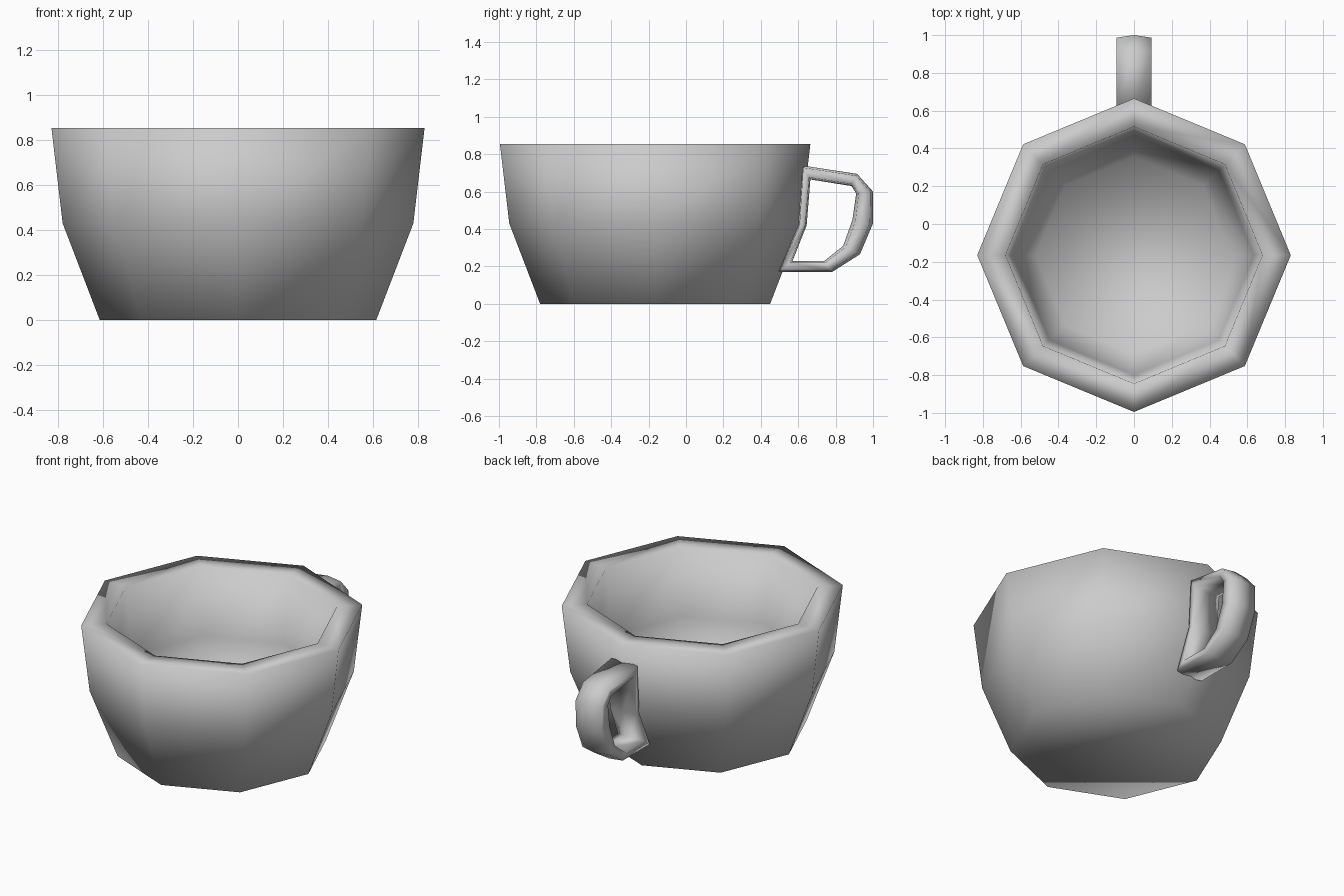
import bpy, bmesh
from math import cos, sin, pi

cube = bpy.data.objects.get("Cube")
if cube:
    bpy.data.objects.remove(cube, do_unlink=True)

glaze = bpy.data.materials.new("light_grey")
glaze.use_nodes = True
colour = (0.6, 0.6, 0.6, 1)
glaze.diffuse_color = colour
glaze.node_tree.nodes["Principled BSDF"].inputs["Base Color"].default_value = colour


def loft(name, rings, closed=False):
    """Skin a list of equal rings; close it into a loop or cap both ends."""
    bm = bmesh.new()
    loops = [[bm.verts.new(p) for p in ring] for ring in rings]
    n = len(loops[0])
    pairs = list(zip(loops, loops[1:]))
    if closed:
        pairs.append((loops[-1], loops[0]))
    else:
        bm.faces.new(loops[0])
        bm.faces.new(loops[-1])
    for a, b in pairs:
        for i in range(n):
            j = (i + 1) % n
            bm.faces.new((a[i], a[j], b[j], b[i]))
    bmesh.ops.recalc_face_normals(bm, faces=bm.faces[:])
    for f in bm.faces:
        f.smooth = True
    mesh = bpy.data.meshes.new(name)
    bm.to_mesh(mesh)
    bm.free()
    mesh.materials.append(glaze)
    obj = bpy.data.objects.new(name, mesh)
    bpy.context.collection.objects.link(obj)
    return obj


# Bowl: octagonal rings from the base, over the rim, down to the inner floor
SIDES, CENTRE_Y = 8, -0.165
profile = [(0.615, 0), (0.78, 0.43), (0.83, 0.855),
           (0.68, 0.855), (0.635, 0.43), (0.52, 0.11)]
loft("cup_bowl", [[(r * cos(2 * pi * i / SIDES), CENTRE_Y + r * sin(2 * pi * i / SIDES), z)
                   for i in range(SIDES)] for r, z in profile])

# Handle: closed loop of six-sided sections between outer and inner outlines (y, z)
outer = [(0.62, 0.74), (0.915, 0.695), (1.0, 0.6), (1.0, 0.43),
         (0.93, 0.265), (0.78, 0.17), (0.49, 0.17), (0.6, 0.42)]
inner = [(0.665, 0.665), (0.885, 0.63), (0.91, 0.59), (0.89, 0.45),
         (0.84, 0.31), (0.74, 0.23), (0.57, 0.23), (0.645, 0.42)]
half = 0.093
section = [(0, 0), (half, 0.15), (half, 0.85), (0, 1), (-half, 0.85), (-half, 0.15)]
loft("cup_handle", [[(x, a[0] + (b[0] - a[0]) * t, a[1] + (b[1] - a[1]) * t)
                     for x, t in section] for a, b in zip(outer, inner)], closed=True)
